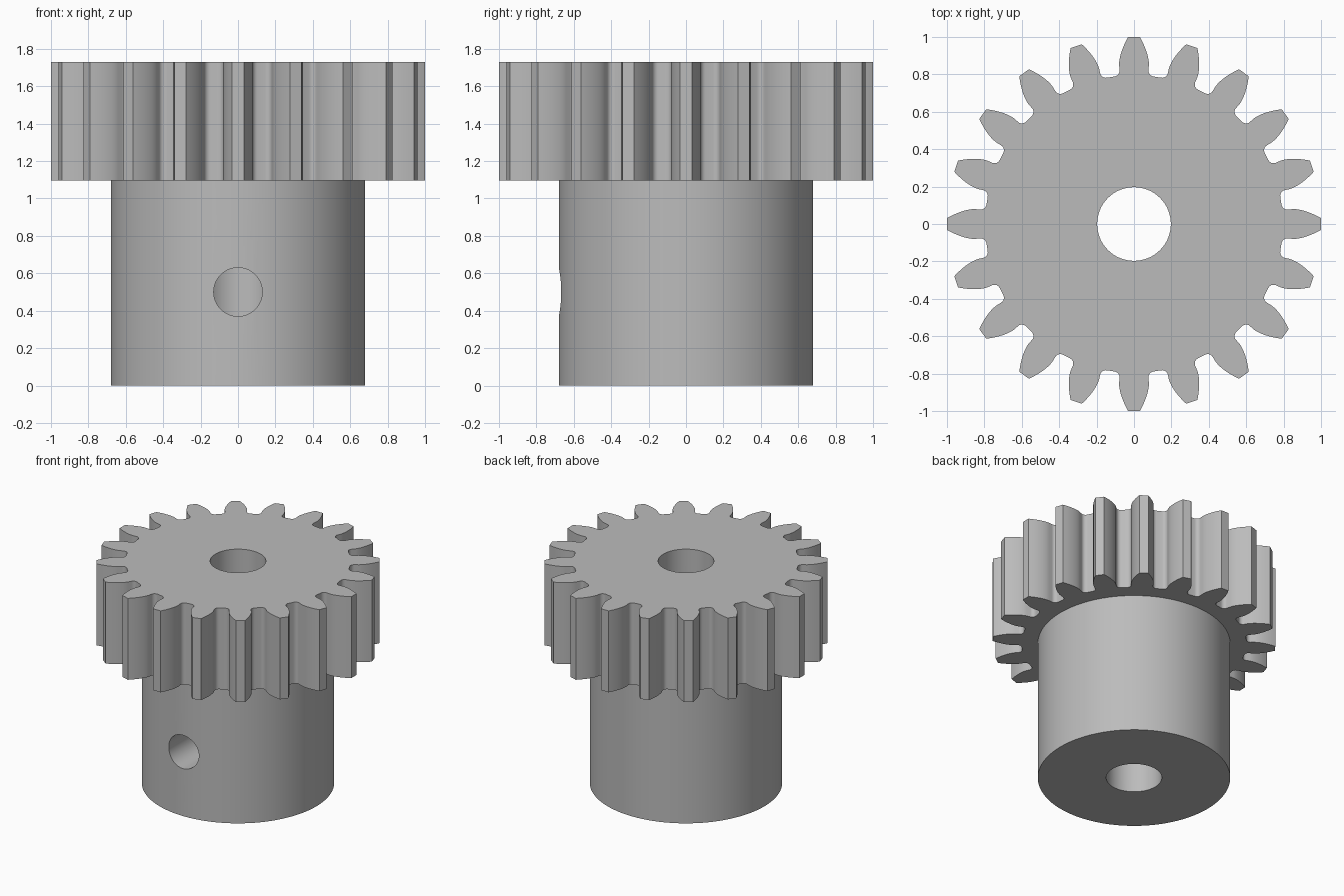
import bpy, bmesh, math
from mathutils import Matrix

cube = bpy.data.objects.get("Cube")
if cube:
    bpy.data.objects.remove(cube, do_unlink=True)

TEETH = 20
TIP_R = 1.0
MODULE = 2 * TIP_R / (TEETH + 2)
PITCH_R = MODULE * TEETH / 2
ROOT_R = PITCH_R - 1.25 * MODULE
PRESSURE = math.radians(20)
BASE_R = PITCH_R * math.cos(PRESSURE)
HUB_R, BORE_R, SCREW_R = 0.68, 0.197, 0.13
GEAR_Z, TOP_Z, SCREW_Z = 1.095, 1.73, 0.5

steel = bpy.data.materials.new("plain grey")
steel.use_nodes = True
grey = (0.5, 0.5, 0.5, 1)
steel.diffuse_color = grey
steel.node_tree.nodes["Principled BSDF"].inputs["Base Color"].default_value = grey


def make_object(name, bm):
    bmesh.ops.recalc_face_normals(bm, faces=bm.faces)
    mesh = bpy.data.meshes.new(name)
    bm.to_mesh(mesh)
    bm.free()
    mesh.materials.append(steel)
    obj = bpy.data.objects.new(name, mesh)
    bpy.context.collection.objects.link(obj)
    return obj


def cylinder(name, radius, depth, matrix, sides=96):
    bm = bmesh.new()
    bmesh.ops.create_cone(bm, cap_ends=True, segments=sides, radius1=radius,
                          radius2=radius, depth=depth, matrix=matrix)
    return make_object(name, bm)


def involute(angle):
    return math.tan(angle) - angle


def half_tooth():
    """Radius and angle from the tooth centre, running from root to tip."""
    base_angle = math.pi / (2 * TEETH) + involute(PRESSURE)
    fillet = 0.03
    points = []
    # Rounded corner between the root and the flank
    for i in range(7):
        a = math.pi / 2 * i / 6
        points.append((ROOT_R + fillet * (1 - math.cos(a)),
                       base_angle + fillet / ROOT_R * (1 - math.sin(a))))
    # Involute flank
    for i in range(9):
        r = BASE_R + (TIP_R - BASE_R) * i / 8
        points.append((r, base_angle - involute(math.acos(BASE_R / r))))
    return points


def toothed_wheel():
    half = half_tooth()
    tooth = [(r, -a) for r, a in half] + [(r, a) for r, a in reversed(half)]
    bm = bmesh.new()
    ring = []
    for t in range(TEETH):
        centre = 2 * math.pi * t / TEETH
        for r, a in tooth:
            ring.append(bm.verts.new((r * math.cos(centre + a),
                                      r * math.sin(centre + a), GEAR_Z)))
    face = bm.faces.new(ring)
    result = bmesh.ops.extrude_face_region(bm, geom=[face])
    top = [v for v in result["geom"] if isinstance(v, bmesh.types.BMVert)]
    bmesh.ops.translate(bm, verts=top, vec=(0, 0, TOP_Z - GEAR_Z))
    return make_object("pinion_gear", bm)


def combine(target, other, operation):
    mod = target.modifiers.new(operation.lower(), "BOOLEAN")
    mod.operation = operation
    mod.solver = "EXACT"
    mod.object = other
    bpy.context.view_layer.objects.active = target
    bpy.ops.object.modifier_apply(modifier=mod.name)
    bpy.data.objects.remove(other, do_unlink=True)


# Toothed wheel joined to its hub
gear = toothed_wheel()
hub_top = GEAR_Z + 0.1
hub = cylinder("hub", HUB_R, hub_top, Matrix.Translation((0, 0, hub_top / 2)))
combine(gear, hub, "UNION")

# Shaft bore right through
bore = cylinder("bore_cutter", BORE_R, 3, Matrix.Translation((0, 0, 1)), 64)
combine(gear, bore, "DIFFERENCE")

# Set screw hole from the front into the bore
place = Matrix.Translation((0, -0.5, SCREW_Z)) @ Matrix.Rotation(math.pi / 2, 4, "X")
screw = cylinder("screw_hole_cutter", SCREW_R, 1, place, 48)
combine(gear, screw, "DIFFERENCE")

# Smooth curved walls, crisp rims
bpy.ops.object.select_all(action="DESELECT")
gear.select_set(True)
bpy.context.view_layer.objects.active = gear
bpy.ops.object.shade_smooth_by_angle(angle=math.radians(30))
